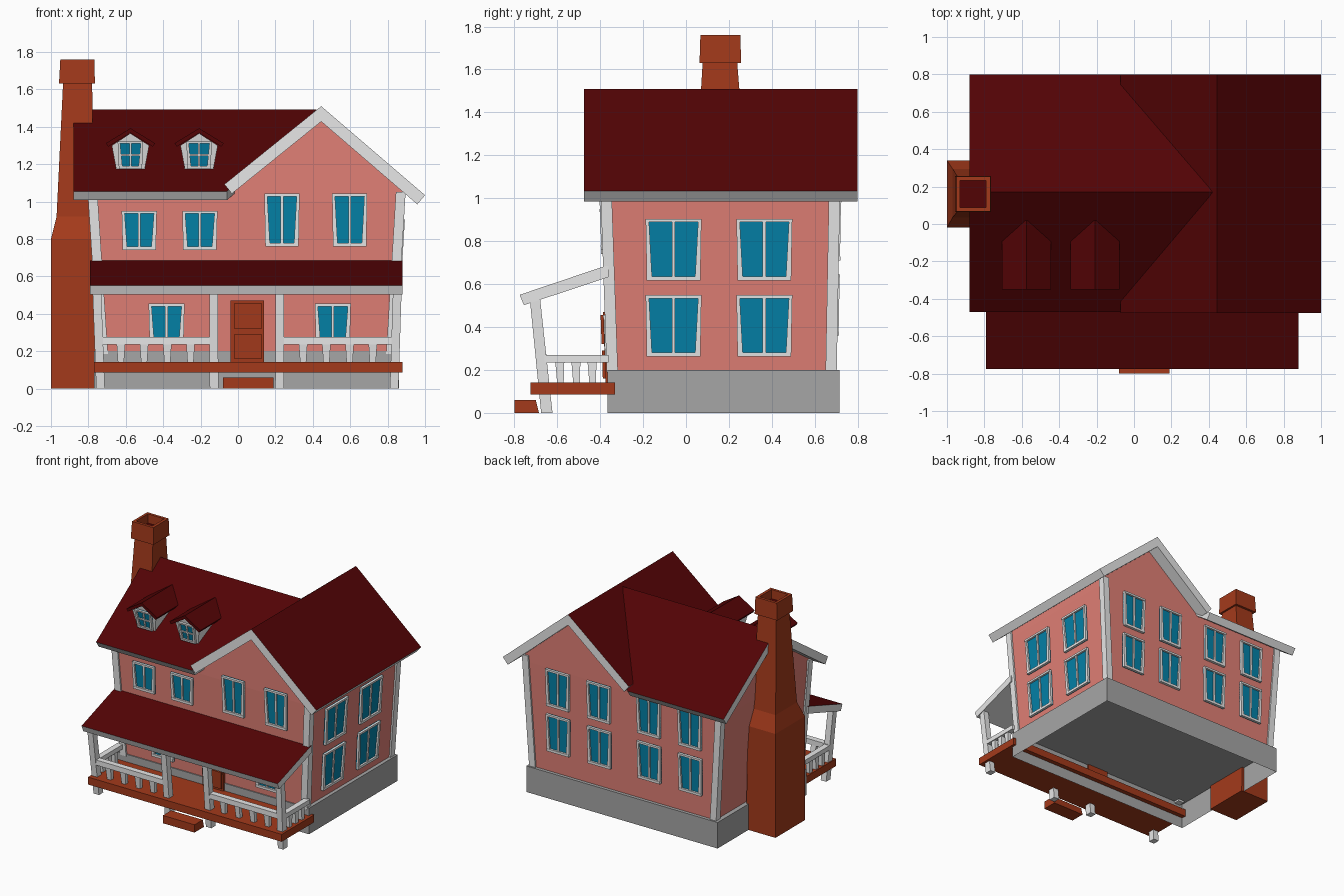
import bpy, bmesh, math
from mathutils import Vector

if "Cube" in bpy.data.objects:
    bpy.data.objects.remove(bpy.data.objects["Cube"])


def material(name, r, g, b):
    m = bpy.data.materials.new(name)
    m.diffuse_color = (r, g, b, 1)
    m.use_nodes = True
    m.node_tree.nodes["Principled BSDF"].inputs["Base Color"].default_value = m.diffuse_color
    return m


PINK = material("pink_siding", 0.75, 0.215, 0.18)
TRIM = material("light_grey_trim", 0.80, 0.80, 0.80)
STONE = material("grey_foundation", 0.38, 0.38, 0.38)
ROOF = material("dark_red_roof", 0.085, 0.001, 0.0015)
BRICK = material("red_brown", 0.37, 0.042, 0.011)
GLASS = material("blue_glass", 0.001, 0.22, 0.39)


def build(name, verts, faces, mats, rule=None, face_mats=None):
    me = bpy.data.meshes.new(name)
    me.from_pydata([tuple(v) for v in verts], [], faces)
    for m in mats:
        me.materials.append(m)
    if face_mats:
        for p, i in zip(me.polygons, face_mats):
            p.material_index = i
    bm = bmesh.new()
    bm.from_mesh(me)
    bmesh.ops.recalc_face_normals(bm, faces=bm.faces)
    bm.normal_update()
    if rule:
        for f in bm.faces:
            f.material_index = rule(f)
    bm.to_mesh(me)
    bm.free()
    ob = bpy.data.objects.new(name, me)
    bpy.context.collection.objects.link(ob)
    return ob


def skin(n, rings):
    """Faces joining rings of n points, closed at both ends."""
    faces = [list(range(n)), list(range(n * (rings - 1), n * rings))]
    for r in range(rings - 1):
        for i in range(n):
            j = (i + 1) % n
            faces.append([r * n + i, r * n + j, (r + 1) * n + j, (r + 1) * n + i])
    return faces


def loft(name, rings, mats, rule=None, bottom=True):
    """Rings are rectangles (x0, x1, y0, y1, z)."""
    v = [(x, y, z) for x0, x1, y0, y1, z in rings
         for x, y in ((x0, y0), (x1, y0), (x1, y1), (x0, y1))]
    return build(name, v, skin(4, len(rings))[0 if bottom else 1:], mats, rule)


def box(name, x0, x1, y0, y1, z0, z1, mat, bottom=True):
    return loft(name, [(x0, x1, y0, y1, z0), (x0, x1, y0, y1, z1)], [mat], None, bottom)


def prism(name, prof, axis, a, b, mats, rule=None, move=None):
    """Profile (u, z) extruded along x or y from a to b."""
    v = [Vector((u, t, z) if axis == 'y' else (t, u, z)) for t in (a, b) for u, z in prof]
    if move:
        v = [move(p) for p in v]
    return build(name, v, skin(len(prof), 2), mats, rule)


def chevron(left, ridge, right, t):
    """Bent roof section with square-cut eaves."""
    def under(e, sgn):
        s = (ridge[1] - e[1]) / abs(e[0] - ridge[0])
        k = t / math.hypot(1, s)
        return (e[0] - sgn * s * k, e[1] - k), t * math.hypot(1, s)
    l, h = under(left, -1)
    r, _ = under(right, 1)
    return [left, ridge, right, r, (ridge[0], ridge[1] - h), l]


# Walls flare outward as they rise
WALL = {
    'front': lambda u, z, d: (u, -0.357 - 0.035 * (z - 0.2) - d, z),
    'right': lambda u, z, d: (0.832 + 0.06 * (z - 0.2) + d, u, z),
    'back': lambda u, z, d: (u, 0.69 + 0.018 * (z - 0.2) + d, z),
    'dormer': lambda u, z, d: (u, -0.31 - 0.2 * (z - 1.25) - d, z),
}


def panels(name, wall, parts, mats):
    """Plates on a wall: (u0, u1 at bottom, u0, u1 at top, z0, z1, depth, material)."""
    verts, faces, fm = [], [], []
    for a0, a1, b0, b1, z0, z1, d, m in parts:
        n = len(verts)
        for dd in (-0.003, d):
            verts += [WALL[wall](u, z, dd) for u, z in ((a0, z0), (a1, z0), (b1, z1), (b0, z1))]
        new = [[n + i for i in f] for f in skin(4, 2)]
        faces += new
        fm += [m] * len(new)
    return build(name, verts, faces, mats, face_mats=fm)


def window(name, wall, c, z0, z1, w, flare=0.005, bar=0.015, cross=False):
    wb, it, ib = w - flare, w - bar, w - flare - bar * 1.7
    parts = [(c - wb, c + wb, c - w, c + w, z0, z1, 0.005, 0),
             (c - wb, c - ib, c - w, c - it, z0, z1, 0.018, 1),
             (c + ib, c + wb, c + it, c + w, z0, z1, 0.018, 1),
             (c - wb, c + wb, c - wb, c + wb, z0, z0 + bar * 1.3, 0.02, 1),
             (c - w, c + w, c - w, c + w, z1 - bar, z1, 0.02, 1),
             (c - bar / 2, c + bar / 2, c - bar / 2, c + bar / 2, z0, z1, 0.014, 1)]
    if cross:
        zm = (z0 + z1) / 2
        parts.append((c - wb, c + wb, c - wb, c + wb, zm - bar / 2, zm + bar / 2, 0.014, 1))
    return panels(name, wall, parts, [GLASS, TRIM])


# Foundation (open below), walls and gable fills
box("foundation", -0.77, 0.86, -0.365, 0.715, 0, 0.2, STONE, False)
loft("walls", [(-0.735, 0.832, -0.357, 0.69, 0.2), (-0.79, 0.88, -0.385, 0.7044, 1.0)], [PINK], None, False)
prism("cross_gable_wall", [(-0.03, 1), (0.88, 1), (0.88, 1.06), (0.445, 1.44), (-0.03, 1.055)],
      'y', -0.385, 0.7044, [PINK])
prism("main_gable_wall", [(-0.385, 1), (0.7044, 1), (0.7044, 1.05), (0.17, 1.43), (-0.385, 1.05)],
      'x', -0.79, 0.44, [PINK])

# Corner boards
for sx, bx, tx in ((-1, -0.735, -0.792), (1, 0.832, 0.884)):
    for sy, by, ty in ((-1, -0.357, -0.387), (1, 0.69, 0.706)):
        def ring(x, y, z):
            xs = sorted((x - sx * 0.04, x + sx * 0.012))
            ys = sorted((y - sy * 0.04, y + sy * 0.012))
            return (*xs, *ys, z)
        loft("corner_board", [ring(bx, by, 0.185), ring(tx, ty, 1.05)], [TRIM])


# Main roofs: dark red on top, grey edges and soffits
def top_red(f):
    return 0 if f.normal.z > 0.3 else 1


def valley(p):
    if p.x > 0 and abs(p.y - 0.17) > 0.05:
        p.x = -0.06
    return p


prism("cross_roof", chevron((-0.073, 1.092), (0.445, 1.51), (1.0, 1.034), 0.064),
      'y', -0.475, 0.80, [ROOF, TRIM], top_red)
prism("main_roof", chevron((-0.47, 1.055), (0.17, 1.492), (0.80, 1.055), 0.058),
      'x', -0.88, 0.42, [ROOF, TRIM], top_red, valley)

# Dormers
for c in (-0.575, -0.208):
    def lean(p):
        if p.y < -0.1:
            p.y -= 0.2 * (p.z - 1.25)
        return p
    prism("dormer", [(c - 0.072, 1.15), (c + 0.072, 1.15), (c + 0.1, 1.30), (c, 1.365), (c - 0.1, 1.30)],
          'y', -0.31, 0.0, [TRIM], None, lean)
    prism("dormer_roof", chevron((c - 0.131, 1.312), (c, 1.392), (c + 0.131, 1.312), 0.022),
          'y', -0.35, 0.02, [ROOF])
    window("dormer_window", 'dormer', c, 1.175, 1.322, 0.068, 0.006, 0.012, True)

# Windows
for c in (-0.528, -0.204):
    window("front_upper_window", 'front', c, 0.74, 0.95, 0.094)
for c in (0.235, 0.597):
    window("front_gable_window", 'front', c, 0.76, 1.042, 0.094)
for c in (-0.382, 0.507):
    window("front_lower_window", 'front', c, 0.25, 0.455, 0.096)
for z in (0.262, 0.617):
    for c in (-0.058, 0.365):
        window("side_window", 'right', c, z, z + 0.287, 0.13)
for z in (0.36, 0.71):
    for c in (0.595, 0.245, -0.18, -0.53):
        window("back_window", 'back', c, z, z + 0.285, 0.10)

# Door with two raised panels
panels("door", 'front', [(-0.04, 0.14, -0.04, 0.14, 0.13, 0.47, 0.02, 0),
                         (-0.022, 0.128, -0.022, 0.128, 0.32, 0.455, 0.032, 0),
                         (-0.022, 0.128, -0.022, 0.128, 0.16, 0.29, 0.032, 0)], [BRICK])

# Chimney with shoulders and hollow cap
loft("chimney", [(-1.0, -0.75, -0.02, 0.34, 0), (-1.0, -0.765, -0.02, 0.34, 0.80),
                 (-0.97, -0.77, 0.035, 0.295, 0.92), (-0.935, -0.78, 0.078, 0.238, 1.64)], [BRICK])
loft("chimney_cap", [(-0.957, -0.765, 0.063, 0.257, 1.63), (-0.95, -0.768, 0.067, 0.253, 1.76),
                     (-0.93, -0.79, 0.088, 0.232, 1.76), (-0.93, -0.79, 0.088, 0.232, 1.69)],
     [BRICK, ROOF], lambda f: int(f.normal.z > 0.9 and f.calc_center_median().z < 1.72))

# Porch deck, step and roof
box("porch_deck", -0.77, 0.88, -0.725, -0.33, 0.085, 0.142, BRICK)
loft("porch_step", [(-0.08, 0.19, -0.80, -0.685, 0), (-0.08, 0.19, -0.80, -0.70, 0.06)], [BRICK])
prism("porch_roof", [(-0.755, 0.502), (-0.775, 0.55), (-0.375, 0.685), (-0.36, 0.685), (-0.36, 0.633)],
      'x', -0.79, 0.88, [ROOF, TRIM], top_red)

# Porch posts lean outward
for xb, xt in ((-0.735, -0.755), (-0.128, -0.13), (0.222, 0.224), (0.835, 0.852)):
    loft("porch_post", [(xb - 0.023, xb + 0.023, -0.675, -0.622, 0),
                        (xt - 0.023, xt + 0.023, -0.728, -0.68, 0.535)], [TRIM])

# Railings and balusters
for x0, x1 in ((-0.75, -0.13), (0.224, 0.845)):
    box("front_rail", x0, x1, -0.695, -0.65, 0.235, 0.275, TRIM)
    for i in range(1, 5):
        x = x0 + (x1 - x0) * i / 5
        loft("front_baluster", [(x - 0.016, x + 0.016, -0.675, -0.645, 0.135),
                                (x - 0.023, x + 0.023, -0.688, -0.657, 0.24)], [TRIM])
for x in (-0.745, 0.845):
    box("side_rail", x - 0.022, x + 0.022, -0.66, -0.36, 0.235, 0.27, TRIM)
    for i in range(1, 4):
        y = -0.66 + 0.075 * i
        loft("side_baluster", [(x - 0.015, x + 0.015, y - 0.015, y + 0.015, 0.135),
                               (x - 0.015, x + 0.015, y - 0.024, y + 0.018, 0.24)], [TRIM])
